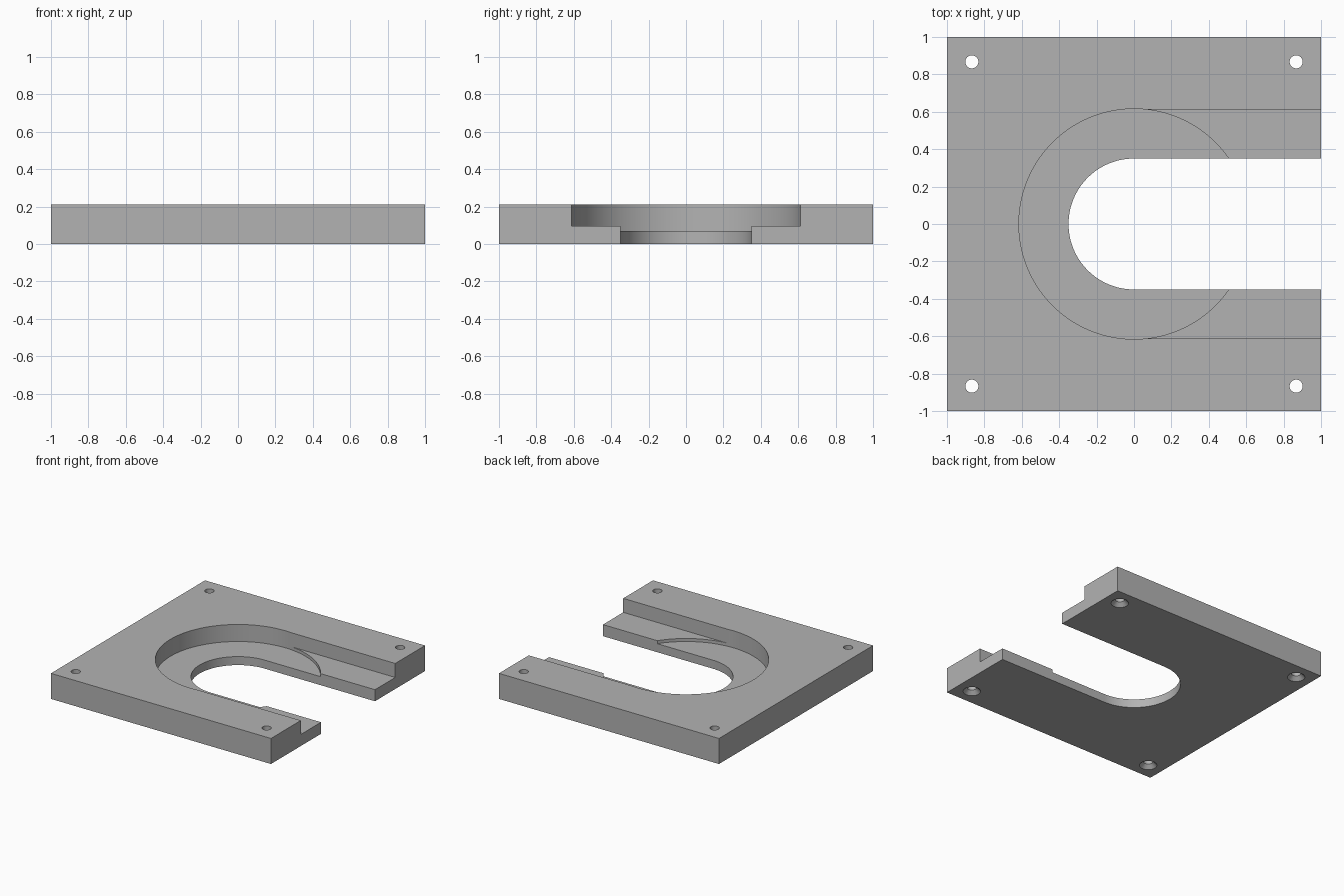
import bpy, bmesh, math
from mathutils import Matrix

cube = bpy.data.objects.get("Cube")
if cube:
    bpy.data.objects.remove(cube, do_unlink=True)

HEIGHT = 0.21
TOP = HEIGHT + 0.1

grey = bpy.data.materials.new("plain grey")
grey.use_nodes = True
colour = (0.45, 0.45, 0.45, 1)
grey.diffuse_color = colour
grey.node_tree.nodes["Principled BSDF"].inputs["Base Color"].default_value = colour


def add_object(name, bm):
    bmesh.ops.recalc_face_normals(bm, faces=bm.faces)
    mesh = bpy.data.meshes.new(name)
    bm.to_mesh(mesh)
    bm.free()
    mesh.materials.append(grey)
    obj = bpy.data.objects.new(name, mesh)
    bpy.context.collection.objects.link(obj)
    return obj


def prism(name, outline, z0, z1):
    bm = bmesh.new()
    face = bm.faces.new([bm.verts.new((x, y, z0)) for x, y in outline])
    side = bmesh.ops.extrude_face_region(bm, geom=[face])["geom"]
    verts = [v for v in side if isinstance(v, bmesh.types.BMVert)]
    bmesh.ops.translate(bm, verts=verts, vec=(0, 0, z1 - z0))
    return add_object(name, bm)


def arc(radius, start, end, steps):
    angles = [math.radians(start + (end - start) * i / steps) for i in range(steps + 1)]
    return [(radius * math.cos(a), radius * math.sin(a)) for a in angles]


def cone(name, x, y, r0, r1, z0, z1):
    bm = bmesh.new()
    bmesh.ops.create_cone(bm, cap_ends=True, segments=32, radius1=r0, radius2=r1,
                          depth=z1 - z0, matrix=Matrix.Translation((x, y, (z0 + z1) / 2)))
    return add_object(name, bm)


def cut(target, cutter):
    cutter.hide_render = True
    mod = target.modifiers.new(cutter.name, "BOOLEAN")
    mod.operation = "DIFFERENCE"
    mod.solver = "EXACT"
    mod.object = cutter
    bpy.context.view_layer.objects.active = target
    bpy.ops.object.modifier_apply(modifier=mod.name)
    bpy.data.objects.remove(cutter, do_unlink=True)


plate = prism("mounting_plate", [(-1, -1), (1, -1), (1, 1), (-1, 1)], 0, HEIGHT)

# Round pocket, raised-floor channel and open-ended through slot
cut(plate, prism("round_pocket", arc(0.6155, 0, 360, 128)[:-1], 0.07, TOP))
w = 0.613
cut(plate, prism("channel", [(0, -w), (1.1, -w), (1.1, w), (0, w)], 0.095, TOP))
cut(plate, prism("through_slot", arc(0.35, 90, 270, 64) + [(1.1, -0.35), (1.1, 0.35)], -0.1, TOP))

# Corner screw holes, countersunk underneath
for x in (-0.867, 0.867):
    for y in (-0.867, 0.867):
        cut(plate, cone("screw_hole", x, y, 0.035, 0.035, -0.1, TOP))
        cut(plate, cone("countersink", x, y, 0.099, 0.033, -0.033, 0.033))

bpy.ops.object.select_all(action="DESELECT")
plate.select_set(True)
bpy.context.view_layer.objects.active = plate
bpy.ops.object.shade_smooth_by_angle(angle=math.radians(30))
